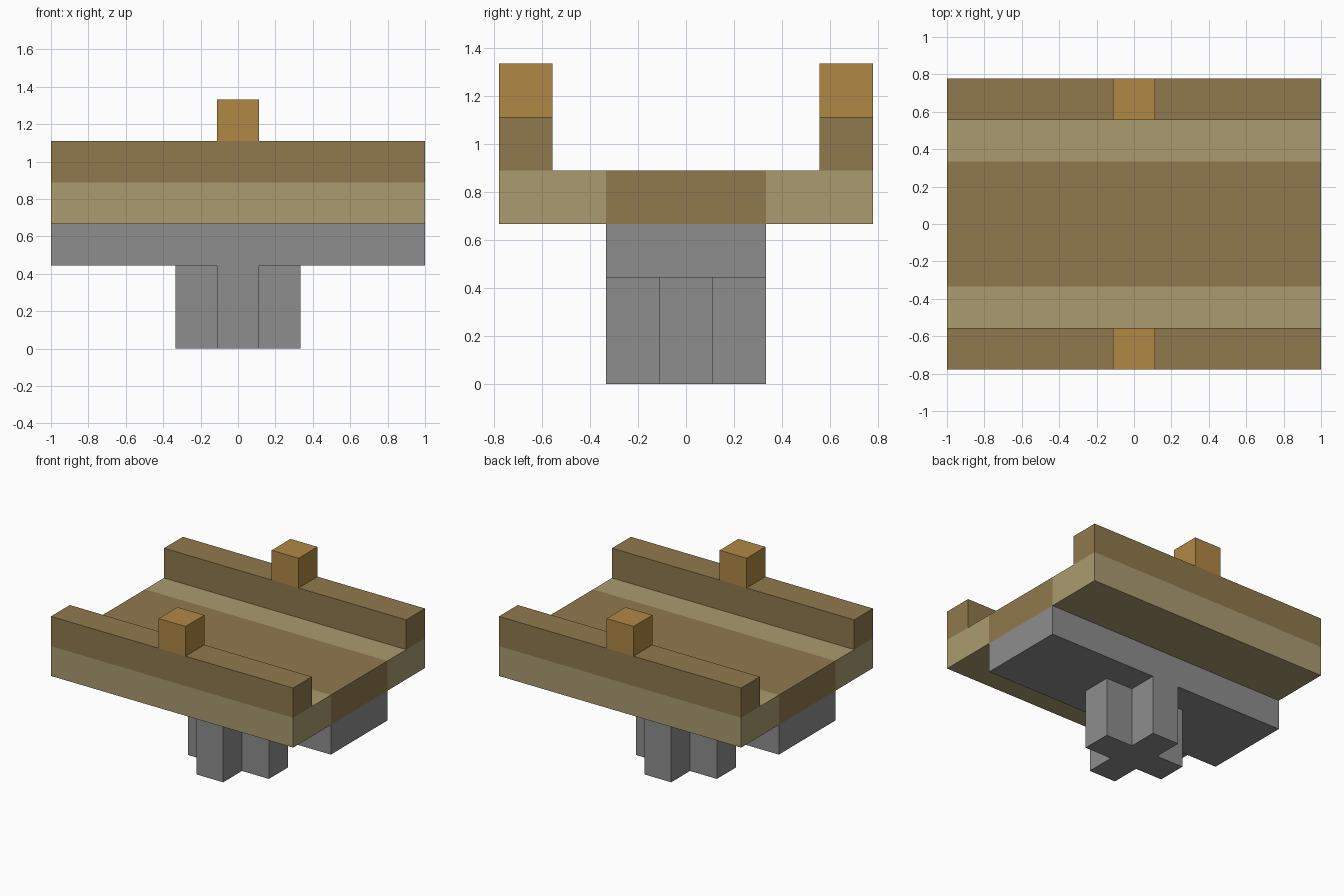
import bpy
import bmesh

cube = bpy.data.objects.get("Cube")
if cube:
    bpy.data.objects.remove(cube, do_unlink=True)

U = 2 / 9  # one building block


def linear(c):
    c /= 255
    return c / 12.92 if c <= 0.04045 else ((c + 0.055) / 1.055) ** 2.4


def material(name, *rgb):
    colour = (*map(linear, rgb), 1)
    mat = bpy.data.materials.new(name)
    mat.use_nodes = True
    mat.diffuse_color = colour
    mat.node_tree.nodes["Principled BSDF"].inputs["Base Color"].default_value = colour
    return mat


stone = material("grey stone", 141, 141, 141)
wood = material("brown wood", 144, 121, 77)
pale = material("pale wood", 170, 155, 112)
amber = material("amber wood", 176, 135, 69)


def prism(name, outline, bottom, top, mat):
    """Extrude a flat outline, given in blocks, between two heights."""
    bm = bmesh.new()
    base = bm.faces.new([bm.verts.new((x * U, y * U, bottom * U)) for x, y in outline])
    ext = bmesh.ops.extrude_face_region(bm, geom=[base])["geom"]
    verts = [v for v in ext if isinstance(v, bmesh.types.BMVert)]
    bmesh.ops.translate(bm, verts=verts, vec=(0, 0, (top - bottom) * U))
    bmesh.ops.recalc_face_normals(bm, faces=bm.faces)
    mesh = bpy.data.meshes.new(name)
    bm.to_mesh(mesh)
    bm.free()
    mesh.materials.append(mat)
    obj = bpy.data.objects.new(name, mesh)
    bpy.context.collection.objects.link(obj)
    return obj


def block(name, half_x, y0, y1, bottom, top, mat):
    outline = [(-half_x, y0), (half_x, y0), (half_x, y1), (-half_x, y1)]
    return prism(name, outline, bottom, top, mat)


# Cross-shaped pier: one arm outline turned through four quarters
a, b = 0.5, 1.5
cross = []
arm = [(b, -a), (b, a), (a, a)]
for _ in range(4):
    cross += arm
    arm = [(-y, x) for x, y in arm]
prism("pier", cross, 0, 2, stone)

# Stone beam and the middle of the deck
block("support_beam", 4.5, -1.5, 1.5, 2, 3, stone)
block("deck_middle", 4.5, -1.5, 1.5, 3, 4, wood)

# Deck edges, side walls and posts on both sides
for side, s in (("front", -1), ("back", 1)):
    inner, wall, outer = 1.5 * s, 2.5 * s, 3.5 * s
    block(side + "_deck_edge", 4.5, inner, outer, 3, 4, pale)
    block(side + "_wall", 4.5, wall, outer, 4, 5, wood)
    block(side + "_post", 0.5, wall, outer, 5, 6, amber)
